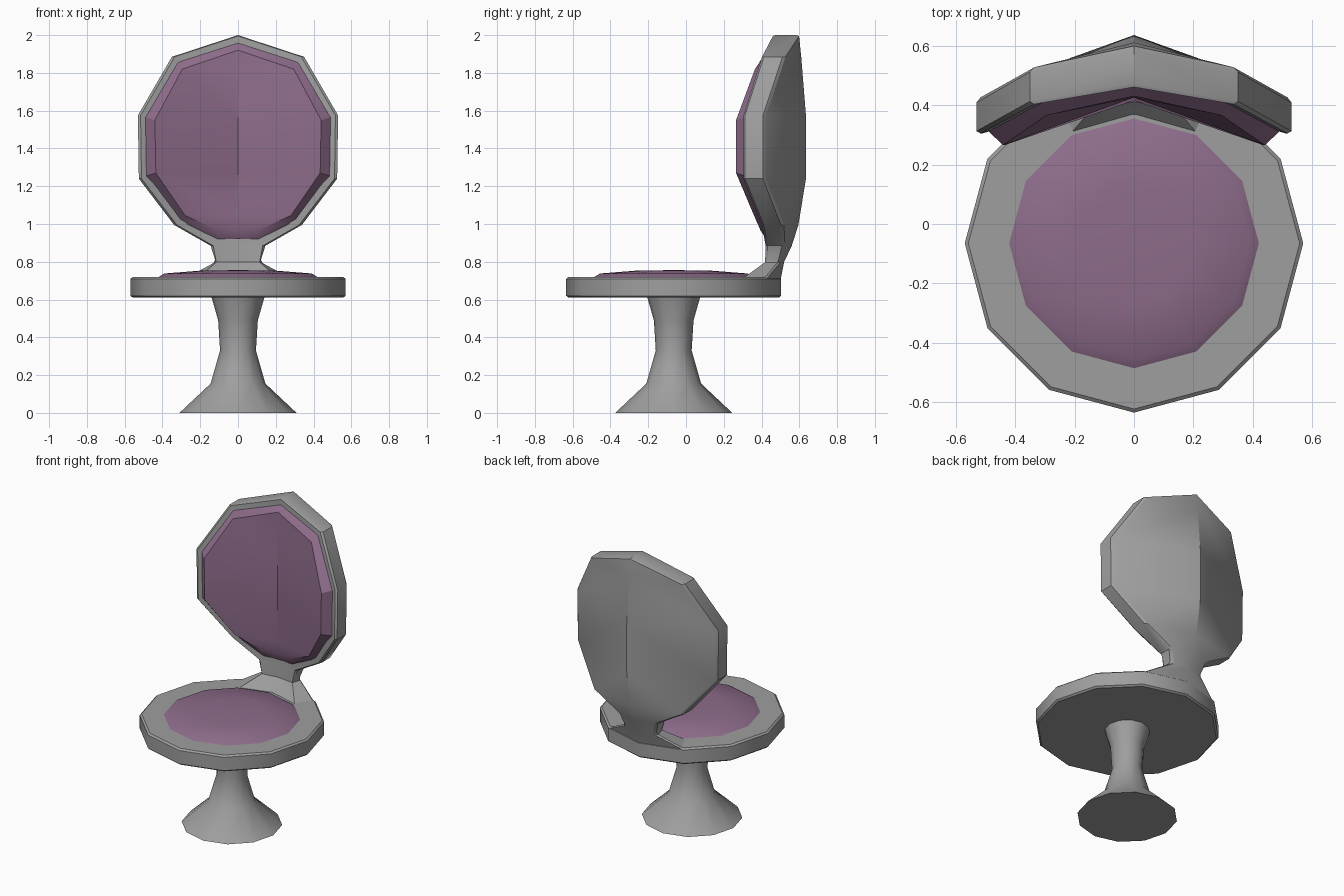
import bpy, bmesh
from math import sin, cos, pi, radians

if "Cube" in bpy.data.objects:
    bpy.data.objects.remove(bpy.data.objects["Cube"])

CY = -0.065  # pedestal and seat axis


def material(name, color):
    m = bpy.data.materials.new(name)
    m.diffuse_color = (*color, 1)
    m.use_nodes = True
    m.node_tree.nodes["Principled BSDF"].inputs["Base Color"].default_value = m.diffuse_color
    return m


grey = material("grey_shell", (.345, .345, .345))
purple = material("purple_fabric", (.27, .15, .257))


def grid_object(name, rows, mat, mirror=False, bevel=0):
    """Skin a grid of points, welding coincident ones."""
    bm = bmesh.new()
    g = [[bm.verts.new(p) for p in row] for row in rows]
    for a, b in zip(g, g[1:]):
        for j in range(len(a) - 1):
            bm.faces.new((a[j], a[j + 1], b[j + 1], b[j]))
    bmesh.ops.remove_doubles(bm, verts=bm.verts, dist=1e-4)
    me = bpy.data.meshes.new(name)
    bm.to_mesh(me)
    bm.free()
    ob = bpy.data.objects.new(name, me)
    bpy.context.collection.objects.link(ob)
    me.materials.append(mat)
    bpy.ops.object.select_all(action='DESELECT')
    ob.select_set(True)
    bpy.context.view_layer.objects.active = ob
    if mirror:
        ob.modifiers.new("mirror", 'MIRROR').use_clip = True
        bpy.ops.object.modifier_apply(modifier="mirror")
    if bevel:
        b = ob.modifiers.new("bevel", 'BEVEL')
        b.width, b.segments = bevel, 1
        b.limit_method, b.angle_limit = 'ANGLE', radians(52)
        bpy.ops.object.modifier_apply(modifier="bevel")
    bpy.ops.object.shade_smooth_by_angle(angle=radians(31))
    return ob


def lathe(name, profile, mat, n=12):
    """Revolve (radius, z) points, listed bottom to top, around the seat axis."""
    rows = [[(r * cos(2 * pi * k / n), CY + r * sin(2 * pi * k / n), z)
             for k in range(n + 1)] for r, z in profile]
    return grid_object(name, rows, mat)


# Pedestal, seat disc and seat cushion
lathe("pedestal", [(0, 0), (.31, 0), (.145, .155), (.095, .33), (.105, .49), (.14, .612)], grey)
lathe("seat", [(0, .61), (.557, .61), (.569, .62), (.569, .71), (.557, .72), (0, .72)], grey)
lathe("seat_cushion", [(.428, .715), (.39, .738), (.2, .753), (0, .756)], purple)

# Backrest shell with neck: z, edge x, front y, back y, centre front y, centre back y
shell = [
    (.80, .118, .42, .50, .43, .52),
    (.885, .145, .42, .52, .435, .56),
    (.995, .338, .40, .515, .45, .595),
    (1.24, .525, .30, .42, .46, .635),
    (1.575, .53, .30, .42, .46, .635),
    (1.885, .35, .40, .523, .46, .61),
    (2.0, 0, .46, .598, .46, .598),
]
rows = [[(0, .365, .715), (.212, .305, .715), (.283, .425, .712), (0, .502, .712)]]
rows += [[(0, cf, z), (x, f, z), (x, b, z), (0, cb, z)] for z, x, f, b, cf, cb in shell]
grid_object("backrest", rows, grey, mirror=True, bevel=.012)

# Backrest cushion: centre, inner rim, outer rim
pad = [
    [(0, .43, .92), (.11, .425, .92), (.11, .425, .92)],
    [(0, .41, .965), (.105, .395, .965), (.11, .425, .92)],
    [(0, .415, 1.045), (.28, .36, 1.045), (.31, .405, 1.02)],
    [(0, .425, 1.27), (.435, .265, 1.27), (.485, .312, 1.255)],
    [(0, .425, 1.55), (.44, .265, 1.55), (.49, .312, 1.565)],
    [(0, .425, 1.82), (.295, .365, 1.82), (.32, .405, 1.855)],
    [(0, .43, 1.92), (0, .43, 1.92), (0, .462, 1.96)],
]
grid_object("backrest_cushion", pad, purple, mirror=True)
